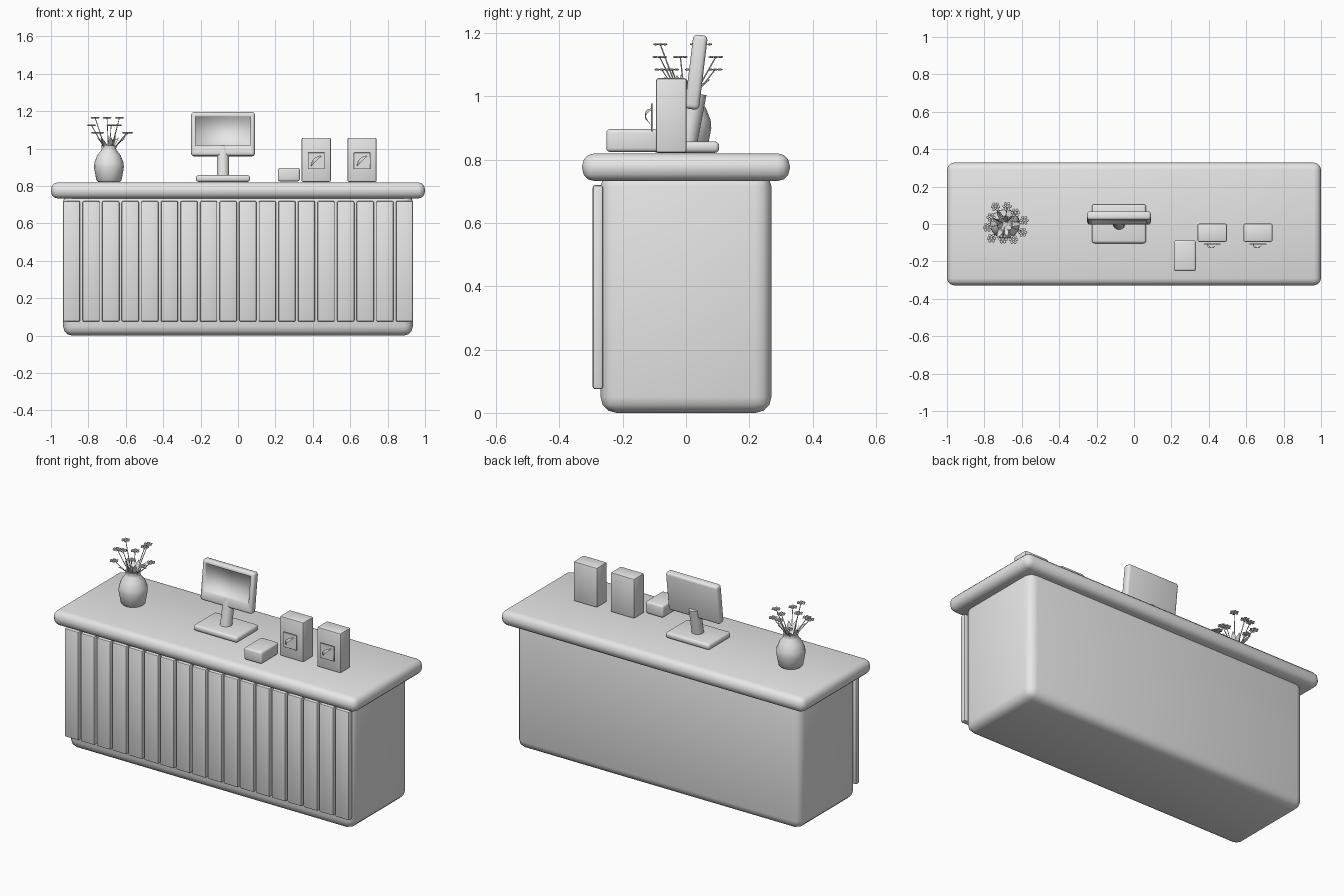
import bpy, bmesh, math
from mathutils import Vector, Matrix

cube = bpy.data.objects.get("Cube")
if cube:
    bpy.data.objects.remove(cube, do_unlink=True)

GREY = (0.8, 0.8, 0.8, 1)
mat = bpy.data.materials.new("plain grey")
mat.use_nodes = True
mat.diffuse_color = GREY
for node in mat.node_tree.nodes:
    if node.type == 'BSDF_PRINCIPLED':
        node.inputs["Base Color"].default_value = GREY


def finish(bm, name, bevel=0, segments=3, angle=40):
    """Turn a bmesh into a smooth-shaded object with an optional bevel."""
    if bevel:
        bmesh.ops.bevel(bm, geom=bm.edges[:], offset=bevel, segments=segments,
                        profile=0.5, affect='EDGES', clamp_overlap=True)
    bmesh.ops.recalc_face_normals(bm, faces=bm.faces[:])
    mesh = bpy.data.meshes.new(name)
    bm.to_mesh(mesh)
    bm.free()
    mesh.materials.append(mat)
    obj = bpy.data.objects.new(name, mesh)
    bpy.context.collection.objects.link(obj)
    bpy.ops.object.select_all(action='DESELECT')
    obj.select_set(True)
    bpy.context.view_layer.objects.active = obj
    bpy.ops.object.shade_smooth_by_angle(angle=math.radians(angle))
    return obj


def box(name, lo, hi, bevel, segments=3):
    lo, hi = Vector(lo), Vector(hi)
    bm = bmesh.new()
    bmesh.ops.create_cube(bm, size=1, matrix=Matrix.Translation((lo + hi) / 2)
                          @ Matrix.Diagonal((hi - lo).to_4d()))
    return finish(bm, name, bevel, segments)


def add_rod(bm, a, b, r1, r2, sides):
    a, b = Vector(a), Vector(b)
    turn = (b - a).to_track_quat('Z', 'Y').to_matrix().to_4x4()
    bmesh.ops.create_cone(bm, cap_ends=True, segments=sides, radius1=r1, radius2=r2,
                          depth=(b - a).length, matrix=Matrix.Translation((a + b) / 2) @ turn)


# Counter: body, top slab and front slats
box("counter_body", (-0.935, -0.27, 0), (0.935, 0.27, 0.765), 0.05)
box("counter_top", (-1, -0.328, 0.733), (1, 0.328, 0.82), 0.038)
SLATS, SLAT_W = 18, 0.092
for i in range(SLATS):
    x = -0.936 + i * (1.872 - SLAT_W) / (SLATS - 1)
    box(f"front_slat_{i + 1}", (x, -0.295, 0.075), (x + SLAT_W, -0.262, 0.72), 0.008, 2)

# Monitor: base, leaning neck and tilted screen with a recessed display
MX = -0.08
box("monitor_base", (MX - 0.145, -0.103, 0.822), (MX + 0.145, 0.105, 0.858), 0.014)
bm = bmesh.new()
add_rod(bm, (MX, 0.0, 0.84), (MX, 0.032, 1.01), 0.033, 0.033, 16)
finish(bm, "monitor_neck")

screen = box("monitor_screen", (-0.17, -0.023, -0.118), (0.17, 0.023, 0.118), 0.014)
bm = bmesh.new()
bm.from_mesh(screen.data)
front = min(bm.faces, key=lambda f: f.calc_center_median().y)
ring = bmesh.ops.inset_region(bm, faces=[front], thickness=0.012)
for v in front.verts:
    if v.co.z < 0:
        v.co.z += 0.032
bmesh.ops.inset_region(bm, faces=[front], thickness=0.002, depth=-0.008)
bm.to_mesh(screen.data)
bm.free()
screen.location = (MX, 0.032, 1.077)
screen.rotation_euler.x = math.radians(-7)

# Small box lying beside the upright ones
box("small_box", (0.213, -0.252, 0.825), (0.331, -0.087, 0.897), 0.012)

# Upright boxes, each with a thin square plate and a bowed crescent
for side, x in (("right", 0.418), ("left", 0.663)):
    box(f"upright_box_{side}", (x - 0.078, -0.095, 0.822), (x + 0.078, 0.002, 1.058), 0.008, 2)
    box(f"square_plate_{side}", (x - 0.045, -0.11, 0.89), (x + 0.045, -0.104, 0.978), 0.001, 1)
    bm = bmesh.new()
    pairs = []
    for i in range(9):
        t = i / 8
        a = math.radians(180 - 90 * t)
        width = 0.004 + 0.014 * math.sin(math.pi * t)
        y = -0.109 - 0.02 * math.sin(math.pi * t)
        pairs.append([bm.verts.new((x + 0.027 + r * math.cos(a), y, 0.907 + r * math.sin(a)))
                      for r in (0.055, 0.055 - width)])
    for p, q in zip(pairs, pairs[1:]):
        bm.faces.new((p[0], q[0], q[1], p[1]))
    bmesh.ops.solidify(bm, geom=bm.faces[:], thickness=0.005)
    finish(bm, f"crescent_{side}")

# Vase: lathed profile with an open mouth
VX = -0.69
profile = [(0.001, 0.822), (0.058, 0.822), (0.067, 0.83), (0.08, 0.9), (0.078, 0.925),
           (0.062, 0.965), (0.042, 0.99), (0.038, 1.0), (0.043, 1.018), (0.035, 1.018),
           (0.03, 0.99), (0.001, 0.98)]
bm = bmesh.new()
verts = [bm.verts.new((VX + r, 0, z)) for r, z in profile]
edges = [bm.edges.new(e) for e in zip(verts, verts[1:])]
bmesh.ops.spin(bm, geom=verts + edges, cent=(VX, 0, 0), axis=(0, 0, 1),
               angle=math.tau, steps=16, use_merge=True)
bmesh.ops.remove_doubles(bm, verts=bm.verts[:], dist=0.0005)
finish(bm, "vase")

# Leaves: pointed blades arching out of the vase mouth
bm = bmesh.new()
for i in range(9):
    turn = Matrix.Rotation(math.tau * i / 9, 4, 'Z')
    spread = (1, 0.75, 0.45)[i % 3]
    rows = []
    for t, w in ((0, 0.005), (0.35, 0.013), (0.7, 0.011), (1, 0.0008)):
        reach = 0.012 + 0.075 * t * spread
        z = 0.99 + 0.09 * t - 0.025 * t * t * spread
        rows.append([bm.verts.new(Vector((VX, 0, 0)) + turn @ Vector((reach, s * w, z - 0.003 * (s == 0))))
                     for s in (-1, 0, 1)])
    for p, q in zip(rows, rows[1:]):
        for k in (0, 1):
            bm.faces.new((p[k], p[k + 1], q[k + 1], q[k]))
bmesh.ops.solidify(bm, geom=bm.faces[:], thickness=0.002)
finish(bm, "leaves")

# Flowers: thin stems with flat rosettes at three heights
stems, blooms = bmesh.new(), bmesh.new()
COUNT = 10
for i in range(COUNT):
    a = math.tau * (i + 0.3) / COUNT
    z = (1.085, 1.165, 1.125)[i % 3]
    out = (0.105, 0.082, 0.095)[i % 3]
    tip = Vector((VX + out * math.cos(a), out * math.sin(a), z))
    root = (VX + 0.015 * math.cos(a), 0.015 * math.sin(a), 0.985)
    add_rod(stems, root, tip, 0.0025, 0.002, 6)
    for k in range(7):
        b = math.tau * k / 6
        reach = 0.017 if k < 6 else 0
        spot = tip + Vector((reach * math.cos(b), reach * math.sin(b), 0))
        bmesh.ops.create_uvsphere(blooms, u_segments=8, v_segments=5, radius=0.0085,
                                  matrix=Matrix.Translation(spot) @ Matrix.Diagonal((1, 1, 0.4, 1)))
finish(stems, "flower_stems")
finish(blooms, "flower_heads", angle=60)
